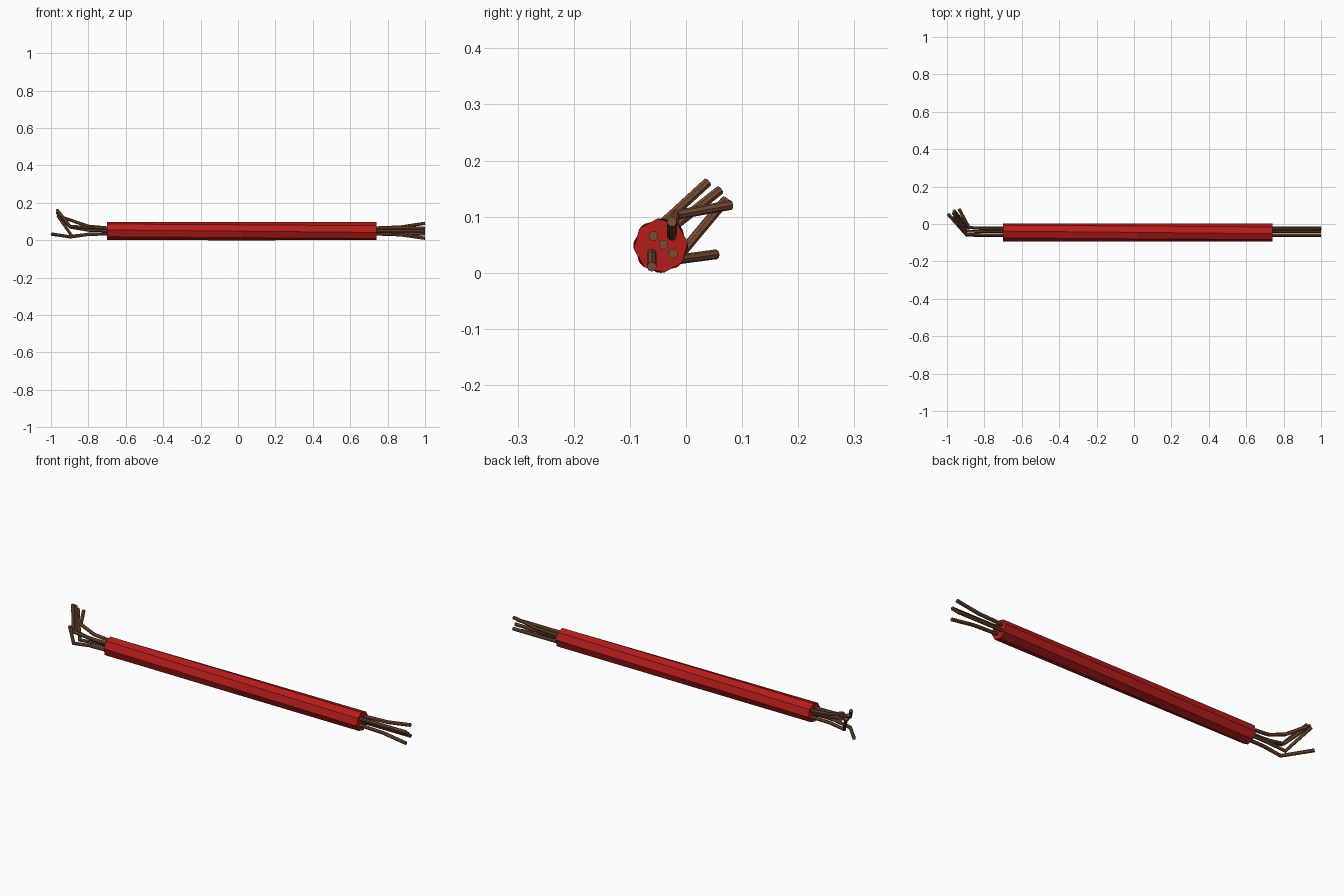
import bpy, bmesh, math
from mathutils import Vector

if "Cube" in bpy.data.objects:
    bpy.data.objects.remove(bpy.data.objects["Cube"])


def material(name, color):
    m = bpy.data.materials.new(name)
    m.diffuse_color = (*color, 1)
    m.use_nodes = True
    m.node_tree.nodes["Principled BSDF"].inputs["Base Color"].default_value = m.diffuse_color
    return m


red = material("red_plastic", (0.46, 0.012, 0.01))
copper = material("brown_copper", (0.19, 0.075, 0.035))

CY, CZ = -0.045, 0.0485


def sheath(sections, radius, sides=8):
    """Loft a slightly twisted octagonal tube along x from (x, twist) pairs."""
    bm = bmesh.new()
    rings = []
    for x, twist in sections:
        ring = []
        for i in range(sides):
            a = 2 * math.pi * i / sides + math.radians(twist)
            ring.append(bm.verts.new((x, CY + radius * math.cos(a), CZ + radius * math.sin(a))))
        rings.append(ring)
    for r0, r1 in zip(rings, rings[1:]):
        for i in range(sides):
            j = (i + 1) % sides
            bm.faces.new((r0[i], r0[j], r1[j], r1[i]))
    bm.faces.new(rings[0])
    bm.faces.new(rings[-1])
    bmesh.ops.recalc_face_normals(bm, faces=bm.faces)
    me = bpy.data.meshes.new("cable_sheath")
    bm.to_mesh(me)
    bm.free()
    me.materials.append(red)
    ob = bpy.data.objects.new("cable_sheath", me)
    bpy.context.collection.objects.link(ob)


def wire(name, points, radius=0.0088):
    """Eight-sided bent wire with closed ends."""
    cu = bpy.data.curves.new(name, "CURVE")
    cu.dimensions = "3D"
    cu.bevel_depth = radius
    cu.bevel_resolution = 2
    cu.use_fill_caps = True
    sp = cu.splines.new("POLY")
    sp.points.add(len(points) - 1)
    for p, co in zip(sp.points, points):
        p.co = (*co, 1)
    sp.use_smooth = False
    cu.materials.append(copper)
    ob = bpy.data.objects.new(name, cu)
    bpy.context.collection.objects.link(ob)
    bpy.ops.object.select_all(action="DESELECT")
    ob.select_set(True)
    bpy.context.view_layer.objects.active = ob
    bpy.ops.object.convert(target="MESH")


# Outer insulation
sheath([(-0.70, -8), (0.02, 0), (0.74, 8)], 0.0485)

# Wires: position inside the sheath, frayed left path, z offset at right tip
wires = {
    "wire_centre": ((-0.040, 0.050),
                    [(-0.967, 0.060, 0.147), (-0.895, -0.038, 0.070), (-0.80, -0.040, 0.054)], 0),
    "wire_front_upper": ((-0.058, 0.066),
                         [(-0.967, 0.038, 0.161), (-0.897, -0.056, 0.075), (-0.80, -0.058, 0.068)], 0),
    "wire_back_lower": ((-0.023, 0.034),
                        [(-0.962, 0.071, 0.130), (-0.888, -0.019, 0.022), (-0.80, -0.023, 0.032)], 0),
    "wire_back_upper": ((-0.025, 0.066),
                        [(-0.935, 0.080, 0.121), (-0.882, -0.018, 0.103), (-0.80, -0.025, 0.075)], 0.025),
    "wire_front_lower": ((-0.061, 0.034),
                         [(-0.995, 0.054, 0.033), (-0.895, -0.059, 0.018), (-0.80, -0.061, 0.032)], -0.023),
}
for name, ((y, z), left, dz) in wires.items():
    path = left + [(-0.70, y, z), (0.74, y, z), (0.87, y, z + dz * 0.2), (1.0, y, z + dz)]
    wire(name, path)
